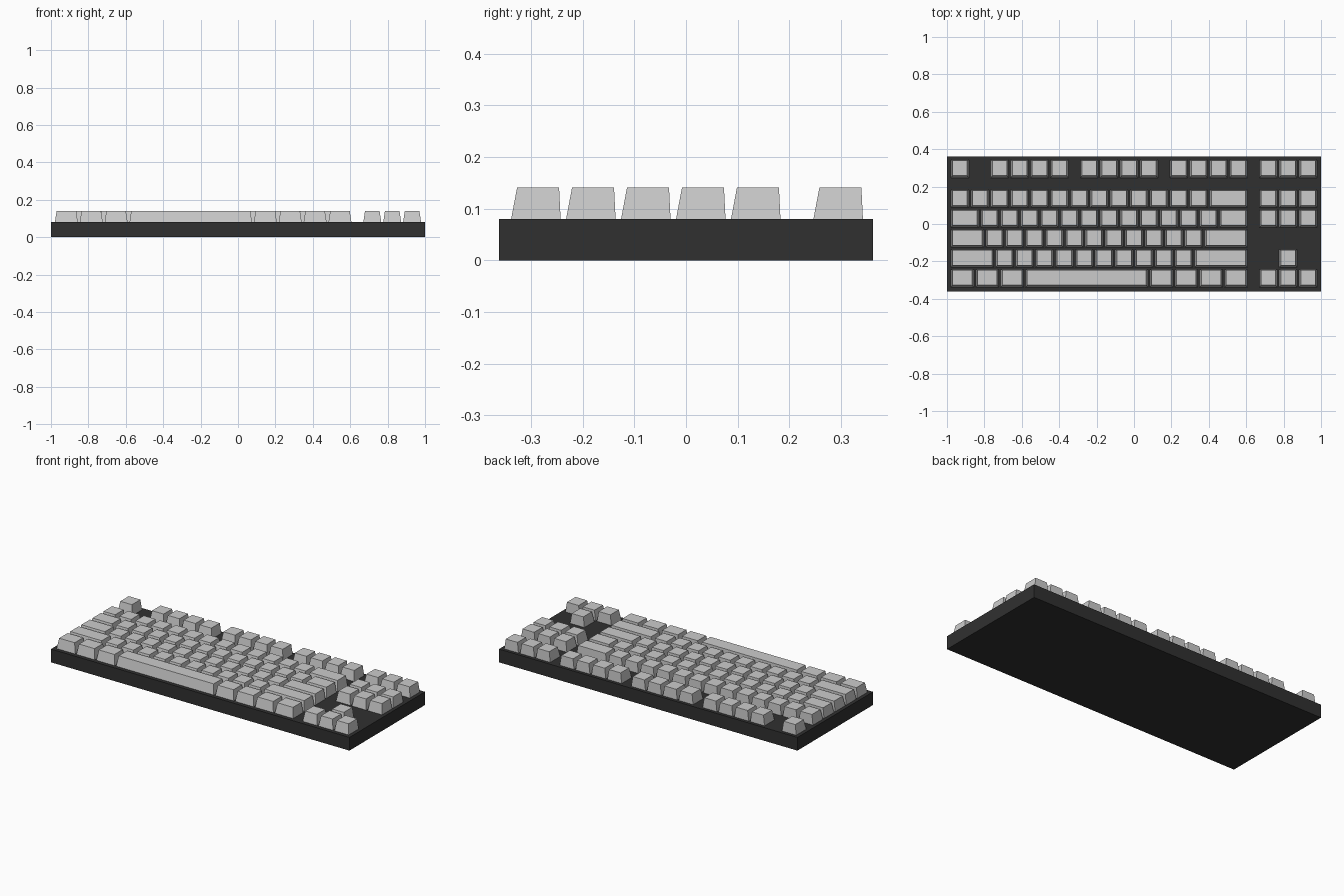
import bpy, bmesh

if "Cube" in bpy.data.objects:
    bpy.data.objects.remove(bpy.data.objects["Cube"])

U = 2 / 18.8              # one key unit
X0, Y0 = -9.25 * U, 0.002 # left edge of key field, small depth offset
BASE_Z, TOP_Z = 0.08, 0.141
GAP = 0.0053              # half the space between keys


def block(name, lo, hi, z0, z1, side=0.0, front=0.0, back=0.0):
    """Box from lo to hi whose top face is inset at the sides, front and back."""
    bm = bmesh.new()
    low = [bm.verts.new((x, y, z0)) for x, y in
           ((lo[0], lo[1]), (hi[0], lo[1]), (hi[0], hi[1]), (lo[0], hi[1]))]
    ax, bx, ay, by = lo[0] + side, hi[0] - side, lo[1] + front, hi[1] - back
    top = [bm.verts.new((x, y, z1)) for x, y in ((ax, ay), (bx, ay), (bx, by), (ax, by))]
    bm.faces.new(low[::-1])
    bm.faces.new(top)
    for i in range(4):
        j = (i + 1) % 4
        bm.faces.new((low[i], low[j], top[j], top[i]))
    me = bpy.data.meshes.new(name)
    bm.to_mesh(me)
    bm.free()
    ob = bpy.data.objects.new(name, me)
    bpy.context.collection.objects.link(ob)
    return ob


# dark case
case = block("case", (-1, -3.4 * U), (1, 3.4 * U), 0, BASE_Z)
dark = bpy.data.materials.new("dark_plastic")
dark.diffuse_color = (0.03, 0.03, 0.03, 1)
dark.use_nodes = True
dark.node_tree.nodes["Principled BSDF"].inputs["Base Color"].default_value = dark.diffuse_color
case.data.materials.append(dark)

# rows: name, centre in units, runs of (start, key widths)
NAV = (15.5, [1] * 3)
ROWS = [
    ("function_key", 2.75, [(0, [1]), (2, [1] * 4), (6.5, [1] * 4), (11, [1] * 4), NAV]),
    ("number_key", 1.25, [(0, [1] * 13 + [2]), NAV]),
    ("upper_key", 0.25, [(0, [1.5] + [1] * 12 + [1.5]), NAV]),
    ("home_key", -0.75, [(0, [1.75] + [1] * 11 + [2.25])]),
    ("lower_key", -1.75, [(0, [2.25] + [1] * 10 + [2.75]), (16.5, [1])]),
    ("bottom_key", -2.75, [(0, [1.25] * 3 + [6.25] + [1.25] * 4), NAV]),
]

# tapered keycaps
for name, row, runs in ROWS:
    y = Y0 + row * U
    for start, widths in runs:
        pos = start
        for w in widths:
            block(name,
                  (X0 + pos * U + GAP, y - U / 2 + GAP),
                  (X0 + (pos + w) * U - GAP, y + U / 2 - GAP),
                  BASE_Z, TOP_Z, side=0.009, front=0.0115, back=0.003)
            pos += w
